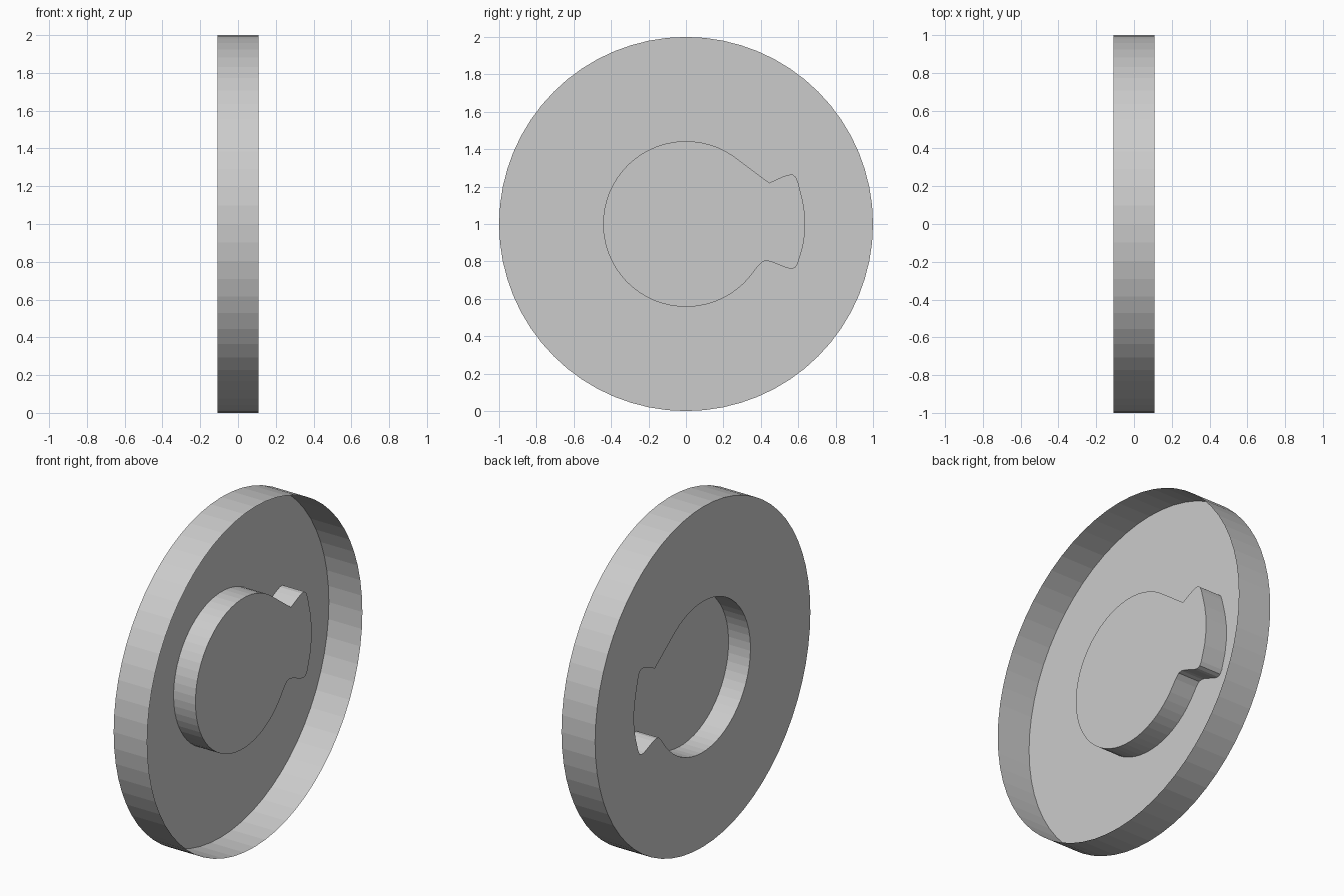
import bpy, bmesh, math

if "Cube" in bpy.data.objects:
    bpy.data.objects.remove(bpy.data.objects["Cube"])

BACK, FRONT, HUB_TOP = -0.109, 0.109, 0.033   # x positions of floor, rim lip, hub face


def ring(bm, outline, x):
    """Closed loop of verts from (y, z) points at depth x."""
    return [bm.verts.new((x, y, z)) for y, z in outline]


def loop_edges(bm, verts):
    return [bm.edges.get((a, b)) or bm.edges.new((a, b))
            for a, b in zip(verts, verts[1:] + verts[:1])]


def wall(bm, low, high):
    n = len(low)
    for i in range(n):
        j = (i + 1) % n
        bm.faces.new((low[i], low[j], high[j], high[i]))


def finish(bm, name):
    mesh = bpy.data.meshes.new(name)
    bm.to_mesh(mesh)
    bm.free()
    obj = bpy.data.objects.new(name, mesh)
    bpy.context.collection.objects.link(obj)
    return obj


def arc(radius, start, end, steps):
    angles = [math.radians(start + (end - start) * i / steps) for i in range(steps + 1)]
    return [(radius * math.cos(a), 1 + radius * math.sin(a)) for a in angles]


# Outlines: round disc, and round hub with a flared tab towards +y
disc = arc(1.0, 0, 360, 64)[:-1]
tab = [(0.385, 0.775), (0.41, 0.80), (0.435, 0.803), (0.46, 0.797), (0.54, 0.765),
       (0.565, 0.76), (0.585, 0.768), (0.598, 0.79), (0.625, 0.88), (0.637, 0.96),
       (0.637, 1.04), (0.625, 1.12), (0.60, 1.22), (0.588, 1.25), (0.57, 1.264),
       (0.545, 1.263), (0.51, 1.25), (0.445, 1.22)]
hub = arc(0.443, 56, 320, 44) + tab

# Open dish: thin rim and a floor with the hub cut out
bm = bmesh.new()
back, lip = ring(bm, disc, BACK), ring(bm, disc, FRONT)
wall(bm, back, lip)
hole = ring(bm, hub, BACK)
fill = bmesh.ops.triangle_fill(bm, use_beauty=True, normal=(-1, 0, 0),
                               edges=loop_edges(bm, back) + loop_edges(bm, hole))
floor = [f for f in fill["geom"] if isinstance(f, bmesh.types.BMFace)]
for f in floor:
    f.normal_update()
bmesh.ops.reverse_faces(bm, faces=[f for f in floor if f.normal.x > 0])
finish(bm, "dish")

# Raised hub: pressed out of the floor, hollow from behind
bm = bmesh.new()
base, top = ring(bm, hub, BACK), ring(bm, hub, HUB_TOP)
wall(bm, base, top)
bm.faces.new(top)
bmesh.ops.reverse_faces(bm, faces=bm.faces[:])
finish(bm, "raised_hub")
